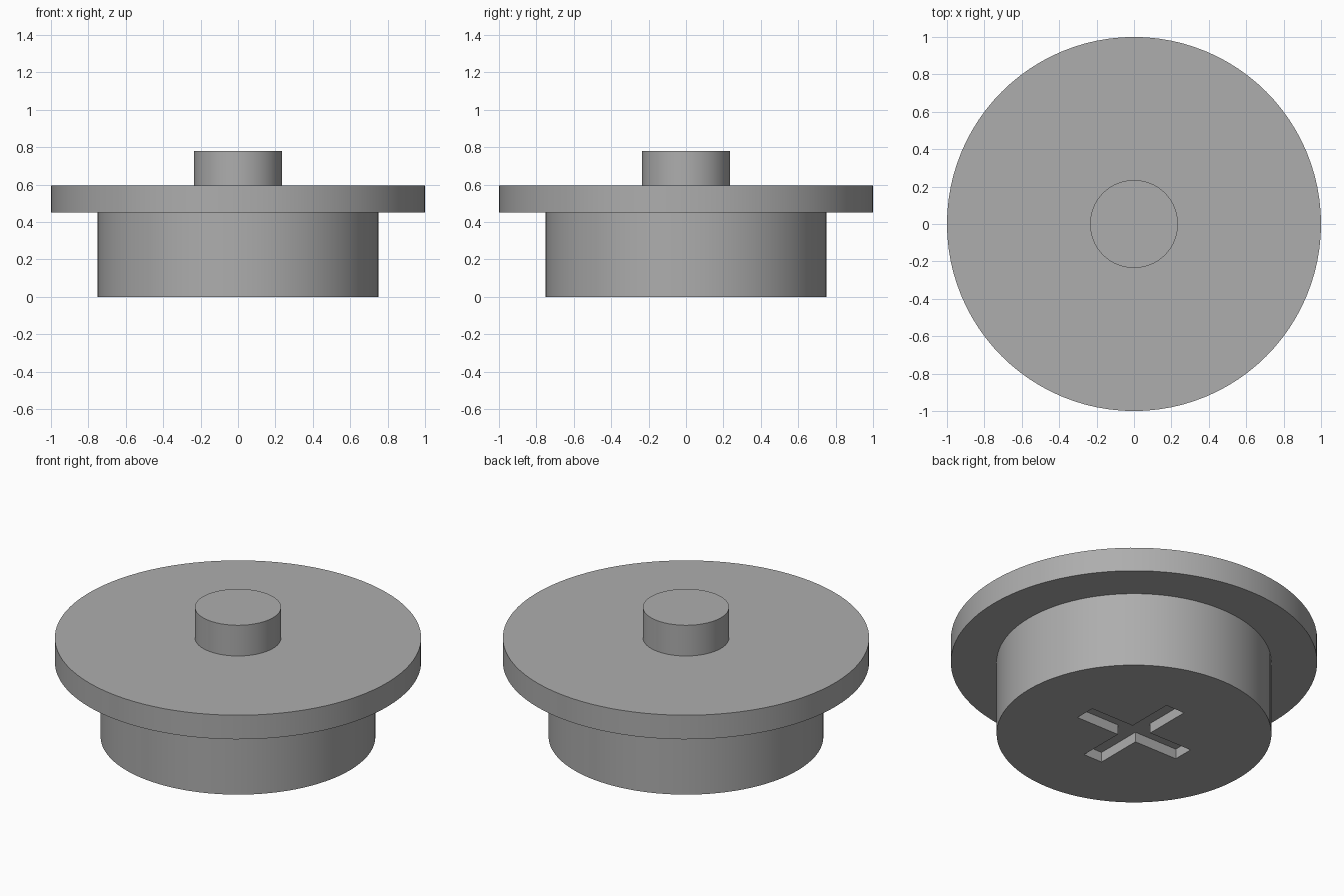
import bpy
import bmesh
from math import tau
from mathutils import Vector

cube = bpy.data.objects.get("Cube")
if cube:
    bpy.data.objects.remove(cube, do_unlink=True)

SIDES = 96
RECESS_LENGTH, RECESS_WIDTH, RECESS_DEPTH = 0.70, 0.125, 0.06

grey = bpy.data.materials.new("plain_grey")
grey.use_nodes = True
colour = (0.42, 0.42, 0.42, 1)
grey.diffuse_color = colour
grey.node_tree.nodes["Principled BSDF"].inputs["Base Color"].default_value = colour


def make_object(name, bm):
    bmesh.ops.recalc_face_normals(bm, faces=bm.faces)
    mesh = bpy.data.meshes.new(name)
    bm.to_mesh(mesh)
    bm.free()
    mesh.materials.append(grey)
    obj = bpy.data.objects.new(name, mesh)
    bpy.context.collection.objects.link(obj)
    return obj


# Turned body: wide plug, flange and centre peg as one stepped solid
profile = [(0.75, 0), (0.75, 0.45), (1, 0.45), (1, 0.595), (0.235, 0.595), (0.235, 0.78)]
bm = bmesh.new()
verts = [bm.verts.new((r, 0, z)) for r, z in profile]
edges = [bm.edges.new(pair) for pair in zip(verts, verts[1:])]
bmesh.ops.spin(bm, geom=verts + edges, axis=(0, 0, 1), cent=(0, 0, 0),
               angle=tau, steps=SIDES, use_merge=True)
bmesh.ops.remove_doubles(bm, verts=bm.verts, dist=0.0001)
bmesh.ops.holes_fill(bm, edges=[e for e in bm.edges if e.is_boundary], sides=0)
body = make_object("flanged_plug", bm)

# Cross-shaped recess in the underside: a plus outline extruded upward
a, b = RECESS_LENGTH / 2, RECESS_WIDTH / 2
bm = bmesh.new()
outline = []
for turn in range(4):
    for x, y in ((a, -b), (a, b), (b, b)):
        for _ in range(turn):
            x, y = -y, x
        outline.append(bm.verts.new((x, y, -0.1)))
floor = bm.faces.new(outline)
top = bmesh.ops.extrude_face_region(bm, geom=[floor])["geom"]
bmesh.ops.translate(bm, vec=Vector((0, 0, 0.1 + RECESS_DEPTH)),
                    verts=[v for v in top if isinstance(v, bmesh.types.BMVert)])
cutter = make_object("cross_recess_cutter", bm)
cutter.hide_render = True
cutter.display_type = 'WIRE'

cut = body.modifiers.new("cross_recess", 'BOOLEAN')
cut.operation = 'DIFFERENCE'
cut.solver = 'EXACT'
cut.object = cutter

# Bake the cut and drop the cutter
bpy.context.view_layer.objects.active = body
body.select_set(True)
bpy.ops.object.modifier_apply(modifier=cut.name)
bpy.data.objects.remove(cutter, do_unlink=True)
bpy.ops.object.shade_smooth_by_angle(angle=0.5)
